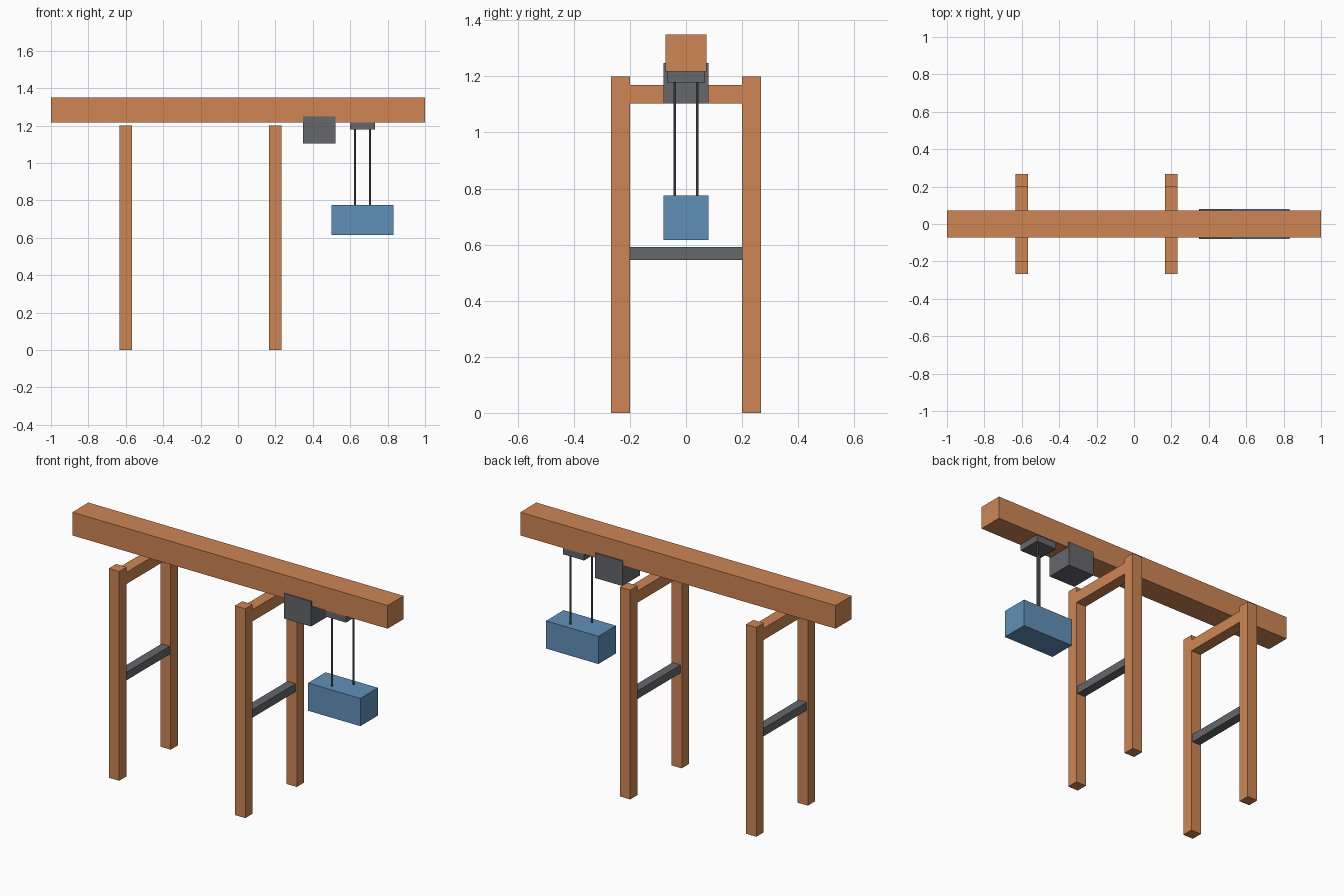
import bpy
import bmesh
from mathutils import Matrix, Vector

if "Cube" in bpy.data.objects:
    bpy.data.objects.remove(bpy.data.objects["Cube"])


def material(name, color):
    m = bpy.data.materials.new(name)
    m.diffuse_color = color
    m.use_nodes = True
    m.node_tree.nodes["Principled BSDF"].inputs["Base Color"].default_value = m.diffuse_color
    return m


ORANGE = material("orange_paint", (0.62, 0.24, 0.09, 1))
BLUE = material("blue_paint", (0.12, 0.28, 0.48, 1))
GREY = material("dark_steel", (0.13, 0.135, 0.145, 1))


def add_object(name, bm, mat):
    mesh = bpy.data.meshes.new(name)
    bm.to_mesh(mesh)
    bm.free()
    mesh.materials.append(mat)
    obj = bpy.data.objects.new(name, mesh)
    bpy.context.collection.objects.link(obj)
    return obj


def box(name, x, y, z, mat):
    """Box from (min, max) ranges on each axis."""
    bm = bmesh.new()
    lo, hi = Vector((x[0], y[0], z[0])), Vector((x[1], y[1], z[1]))
    size = hi - lo
    matrix = Matrix.Translation((lo + hi) / 2) @ Matrix.Diagonal((*size, 1))
    bmesh.ops.create_cube(bm, size=1, matrix=matrix)
    return add_object(name, bm, mat)


def rod(name, x, y, z, radius, mat):
    """Upright thin cylinder."""
    bm = bmesh.new()
    matrix = Matrix.Translation((x, y, (z[0] + z[1]) / 2))
    bmesh.ops.create_cone(bm, cap_ends=True, segments=8, radius1=radius,
                          radius2=radius, depth=z[1] - z[0], matrix=matrix)
    return add_object(name, bm, mat)


# Overhead beam
box("main_beam", (-1, 1), (-0.0725, 0.0725), (1.217, 1.35), ORANGE)

# Two portal frames: legs, top crossbar and lower brace
for side, cx in (("left", -0.6), ("right", 0.2)):
    x = (cx - 0.033, cx + 0.033)
    box(f"{side}_front_leg", x, (-0.267, -0.2), (0, 1.2), ORANGE)
    box(f"{side}_back_leg", x, (0.2, 0.267), (0, 1.2), ORANGE)
    box(f"{side}_top_crossbar", x, (-0.2, 0.2), (1.103, 1.17), ORANGE)
    box(f"{side}_lower_brace", (cx - 0.026, cx + 0.026), (-0.2, 0.2),
        (0.545, 0.591), GREY)

# Hoist motor and trolley under the beam
box("hoist_motor", (0.348, 0.52), (-0.08, 0.08), (1.104, 1.247), GREY)
box("trolley_plate", (0.6, 0.732), (-0.067, 0.067), (1.178, 1.222), GREY)

# Two diagonal hanging cables and the load
for i, s in enumerate((-1, 1), 1):
    rod(f"cable_{i}", 0.665 + s * 0.04, s * 0.04, (0.77, 1.185), 0.005, GREY)
box("hanging_load", (0.5, 0.832), (-0.08, 0.08), (0.616, 0.775), BLUE)
